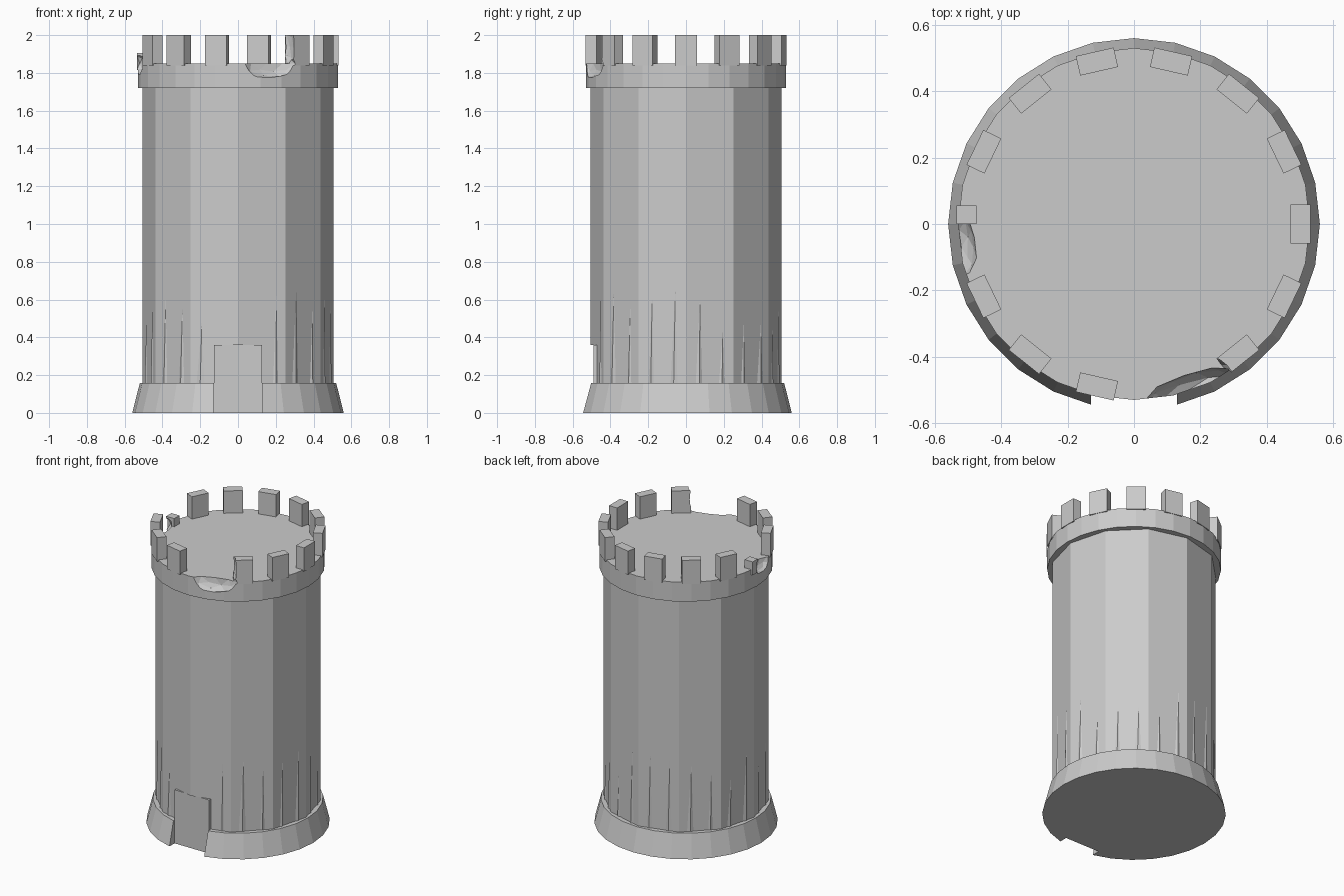
import bpy, bmesh, math, random
from mathutils import Matrix, Vector

if "Cube" in bpy.data.objects:
    bpy.data.objects.remove(bpy.data.objects["Cube"])

random.seed(4)
stone = bpy.data.materials.new("grey stone")
stone.diffuse_color = (0.6, 0.6, 0.6, 1)
stone.use_nodes = True
stone.node_tree.nodes["Principled BSDF"].inputs["Base Color"].default_value = stone.diffuse_color


def finish(bm, name):
    bmesh.ops.recalc_face_normals(bm, faces=bm.faces)
    me = bpy.data.meshes.new(name)
    bm.to_mesh(me)
    bm.free()
    ob = bpy.data.objects.new(name, me)
    bpy.context.collection.objects.link(ob)
    me.materials.append(stone)
    return ob


def drum(name, sides, r1, r2, z0, z1):
    bm = bmesh.new()
    bmesh.ops.create_cone(bm, cap_ends=True, segments=sides, radius1=r1, radius2=r2, depth=z1 - z0,
                          matrix=Matrix.Translation((0, 0, (z0 + z1) / 2)))
    # put a corner exactly on the x axis
    a = min((math.atan2(v.co.y, v.co.x) for v in bm.verts), key=abs)
    bmesh.ops.rotate(bm, verts=bm.verts, matrix=Matrix.Rotation(-a, 3, 'Z'))
    return finish(bm, name)


def box(name, size, centre, turn=0.0):
    bm = bmesh.new()
    m = Matrix.Translation(centre) @ Matrix.Rotation(turn, 4, 'Z') @ Matrix.Diagonal((*size, 1))
    bmesh.ops.create_cube(bm, size=1, matrix=m)
    return finish(bm, name)


def chunk(name, size, centre, turn):
    # rough faceted lump used to break stone away
    bm = bmesh.new()
    bmesh.ops.create_icosphere(bm, subdivisions=2, radius=1)
    for v in bm.verts:
        v.co *= random.uniform(0.9, 1.08)
    bm.transform(Matrix.Translation(centre) @ Matrix.Rotation(turn, 4, 'Z') @ Matrix.Diagonal((*size, 1)))
    ob = finish(bm, name)
    ob.hide_render = True
    ob.hide_viewport = True
    return ob


def cut(ob, *cutters):
    for c in cutters:
        m = ob.modifiers.new("cut", 'BOOLEAN')
        m.operation = 'DIFFERENCE'
        m.solver = 'EXACT'
        m.object = c


# main masses
wall = drum("tower_wall", 12, 0.505, 0.505, 0, 1.78)
plinth = drum("plinth", 28, 0.56, 0.52, 0, 0.157)
crown = drum("crown_ring", 28, 0.53, 0.53, 1.72, 1.85)

# flat doorway cut through the plinth
door_cutter = box("door_cutter", (0.258, 0.3, 0.56), (0, -0.64, 0.08))
door_cutter.hide_render = True
door_cutter.hide_viewport = True
cut(wall, door_cutter)
cut(plinth, door_cutter)
box("door_slab", (0.256, 0.05, 0.36), (0, -0.465, 0.18))

# broken places on the crown
front_break = chunk("front_break", (0.15, 0.05, 0.08), (0.165, -0.5, 1.85), math.radians(19))
side_break = chunk("side_break", (0.045, 0.1, 0.06), (-0.52, -0.07, 1.85), 0)
corner_break = chunk("corner_break", (0.05, 0.06, 0.12), (0.25, -0.45, 1.94), math.radians(38))
cut(crown, front_break, side_break)

# battlements: one block lost, one chipped, one reduced to a stub
for i in range(14):
    if i == 11:
        continue
    a = i * math.tau / 14
    pos = Vector((math.cos(a), math.sin(a), 0)) * 0.502
    if i == 7:
        stub = box("battlement_stub", (0.06, 0.055, 0.09), (-0.505, 0.028, 1.86))
        cut(stub, side_break)
        continue
    block = box("battlement", (0.06, 0.117, 0.16), (pos.x, pos.y, 1.92), a)
    if i == 12:
        cut(block, front_break, corner_break)

# shallow pointed ribs rising from the plinth
apothem = 0.505 * math.cos(math.pi / 12)
bm = bmesh.new()
for side in range(12):
    if side in (8, 9):
        offsets = (0.09 if side == 8 else -0.09,)
        offsets = (-0.075,) if side == 8 else (0.075,)
    else:
        offsets = (-0.06, 0.065)
    turn = Matrix.Rotation(math.radians(30 * side + 15), 4, 'Z')
    for off in offsets:
        h = random.uniform(0.5, 0.8)
        w = random.uniform(0.02, 0.035)
        pts = [(apothem - 0.004, off - w, 0.15), (apothem - 0.004, off + w, 0.15),
               (apothem + 0.007, off, 0.15), (apothem - 0.002, off + w * 0.3, h)]
        v = [bm.verts.new(turn @ Vector(p)) for p in pts]
        for f in ((0, 2, 3), (2, 1, 3), (1, 0, 3), (0, 1, 2)):
            bm.faces.new([v[k] for k in f])
finish(bm, "wall_ribs")
